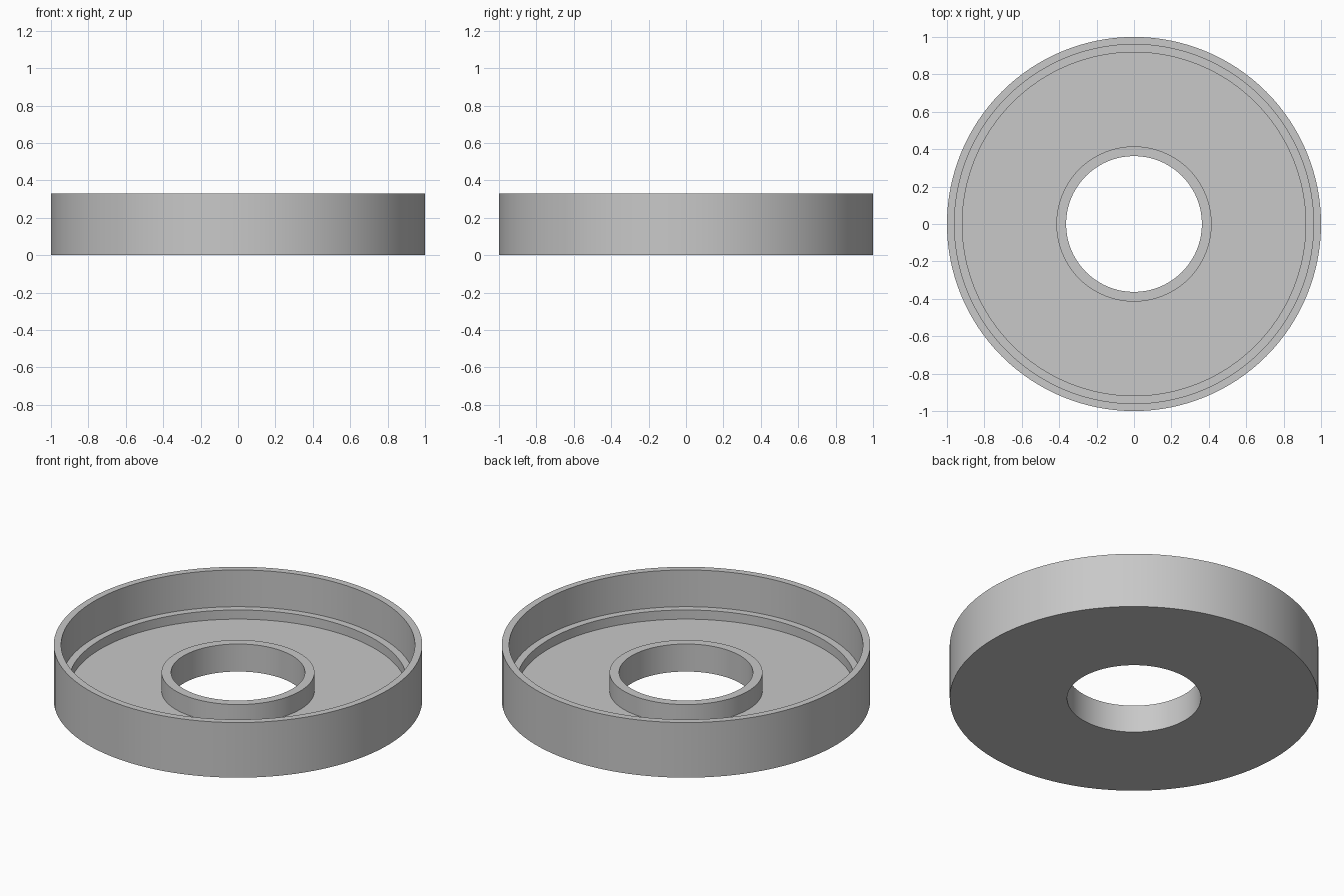
import bpy
import bmesh
from math import radians, tau

SEGMENTS = 128

cube = bpy.data.objects.get("Cube")
if cube:
    bpy.data.objects.remove(cube, do_unlink=True)

# Plain grey material
grey = bpy.data.materials.new("light grey")
grey.use_nodes = True
colour = (0.58, 0.58, 0.58, 1.0)
grey.diffuse_color = colour
grey.node_tree.nodes["Principled BSDF"].inputs["Base Color"].default_value = colour


def lathe(name, profile):
    """Turn a closed (radius, height) profile around the z axis."""
    bm = bmesh.new()
    verts = [bm.verts.new((r, 0, z)) for r, z in profile]
    edges = [bm.edges.new((a, b)) for a, b in zip(verts, verts[1:] + verts[:1])]
    bmesh.ops.spin(bm, geom=verts + edges, cent=(0, 0, 0), axis=(0, 0, 1),
                   angle=tau, steps=SEGMENTS, use_merge=True)
    bmesh.ops.remove_doubles(bm, verts=bm.verts, dist=1e-4)
    bmesh.ops.recalc_face_normals(bm, faces=bm.faces)
    mesh = bpy.data.meshes.new(name)
    bm.to_mesh(mesh)
    bm.free()
    mesh.materials.append(grey)
    obj = bpy.data.objects.new(name, mesh)
    bpy.context.collection.objects.link(obj)
    bpy.ops.object.select_all(action='DESELECT')
    obj.select_set(True)
    bpy.context.view_layer.objects.active = obj
    bpy.ops.object.shade_smooth_by_angle(angle=radians(30))
    return obj


# Heights and radii of the ring tray
rim_top, hub_top, ledge_top, floor_top = 0.33, 0.165, 0.11, 0.055
outer, rim_inner, ledge_inner = 1.0, 0.96, 0.918
hub_outer, bore = 0.415, 0.363

# Dish with outer wall, stepped ledge, flat floor and raised hub around the bore
lathe("ring_tray", [
    (bore, 0), (outer, 0),
    (outer, rim_top), (rim_inner, rim_top),
    (rim_inner, ledge_top), (ledge_inner, ledge_top),
    (ledge_inner, floor_top), (hub_outer, floor_top),
    (hub_outer, hub_top), (bore, hub_top),
])
